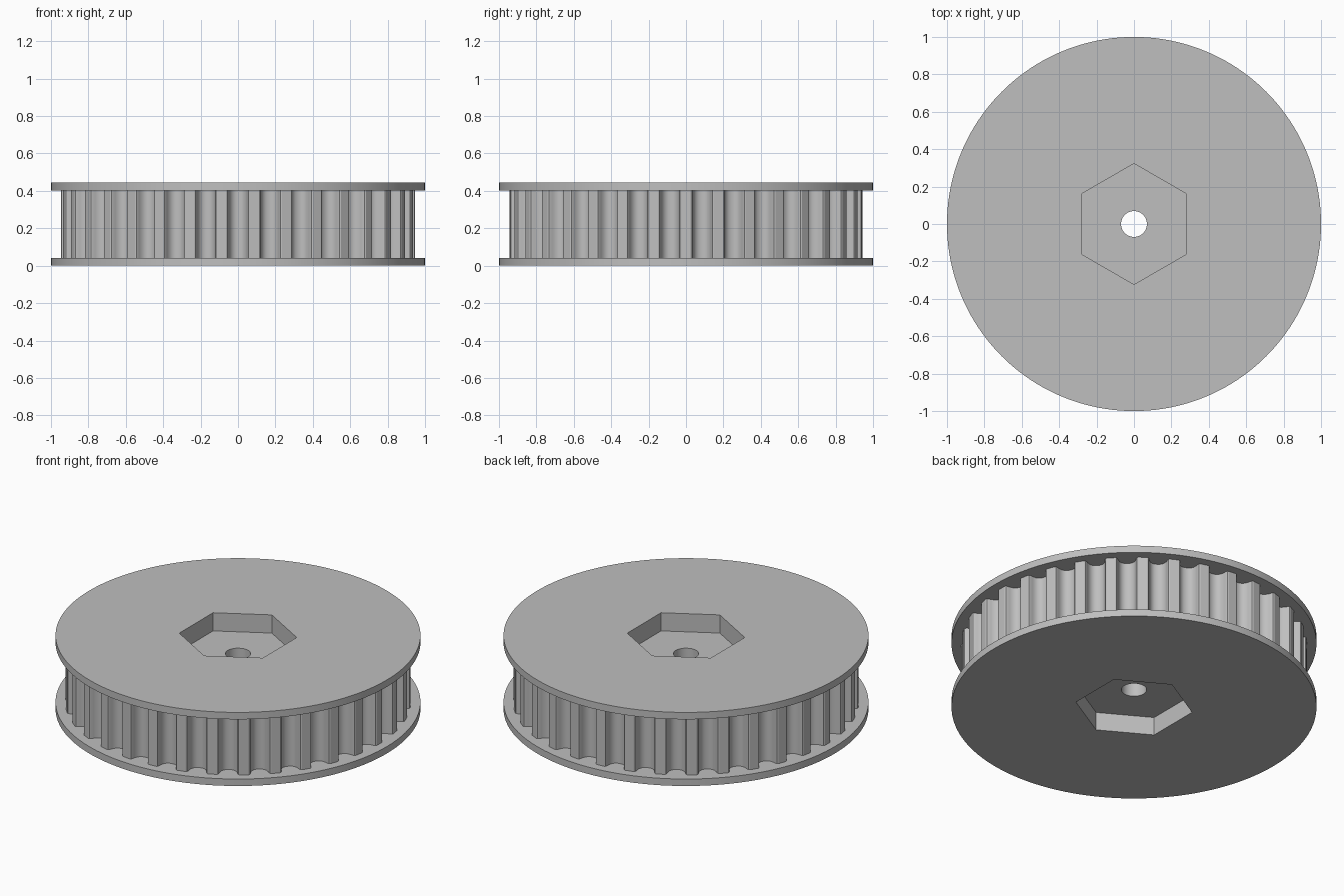
import bpy, bmesh
from math import sin, cos, pi, radians

HEIGHT = 0.445
FLANGE = 0.042
TEETH = 34
TOOTH_R = 0.947
POCKET = 0.11

if "Cube" in bpy.data.objects:
    bpy.data.objects.remove(bpy.data.objects["Cube"])

grey = bpy.data.materials.new("plain grey")
grey.use_nodes = True
grey.diffuse_color = (0.52, 0.52, 0.52, 1)
grey.node_tree.nodes["Principled BSDF"].inputs["Base Color"].default_value = grey.diffuse_color


def prism(name, outline, z0, z1):
    """Extrude a closed outline from z0 up to z1."""
    bm = bmesh.new()
    face = bm.faces.new([bm.verts.new((x, y, z0)) for x, y in outline])
    top = bmesh.ops.extrude_face_region(bm, geom=[face])["geom"]
    for v in top:
        if isinstance(v, bmesh.types.BMVert):
            v.co.z = z1
    bmesh.ops.recalc_face_normals(bm, faces=bm.faces)
    mesh = bpy.data.meshes.new(name)
    bm.to_mesh(mesh)
    bm.free()
    mesh.materials.append(grey)
    obj = bpy.data.objects.new(name, mesh)
    bpy.context.collection.objects.link(obj)
    return obj


def ring(radius, sides, start=0.0):
    return [(radius * cos(start + 2 * pi * i / sides),
             radius * sin(start + 2 * pi * i / sides)) for i in range(sides)]


def toothed_outline():
    # Half groove: (sideways offset, depth), mirrored about its centre
    half = [(0.063, 0), (0.056, 0.004), (0.051, 0.014), (0.049, 0.027),
            (0.041, 0.048), (0.028, 0.062), (0.012, 0.069)]
    groove = [(-s, d) for s, d in half] + [(s, d) for s, d in reversed(half)]
    points = []
    for i in range(TEETH):
        a = 2 * pi * (i + 0.5) / TEETH
        for s, d in groove:
            r = (TOOTH_R ** 2 - s * s) ** 0.5 - d
            points.append((r * cos(a) - s * sin(a), r * sin(a) + s * cos(a)))
    return points


# Solid parts
core = prism("toothed_core", toothed_outline(), FLANGE, HEIGHT - FLANGE)
bottom = prism("bottom_flange", ring(1, 160), 0, FLANGE)
top = prism("top_flange", ring(1, 160), HEIGHT - FLANGE, HEIGHT)

# Hexagonal pockets and the shaft hole
hexagon = ring(0.323, 6, pi / 2)
low_hex = prism("low_hex_cutter", hexagon, -0.1, POCKET)
high_hex = prism("high_hex_cutter", hexagon, HEIGHT - POCKET, HEIGHT + 0.1)
hole = prism("hole_cutter", ring(0.069, 48), -0.2, HEIGHT + 0.2)

for part, cutters in ((core, (low_hex, high_hex, hole)),
                      (bottom, (low_hex,)), (top, (high_hex,))):
    bpy.ops.object.select_all(action="DESELECT")
    part.select_set(True)
    bpy.context.view_layer.objects.active = part
    for cutter in cutters:
        mod = part.modifiers.new("cut", "BOOLEAN")
        mod.operation = "DIFFERENCE"
        mod.solver = "EXACT"
        mod.object = cutter
        bpy.ops.object.modifier_apply(modifier=mod.name)
    bpy.ops.object.shade_smooth_by_angle(angle=radians(32))

for cutter in (low_hex, high_hex, hole):
    bpy.data.objects.remove(cutter)
